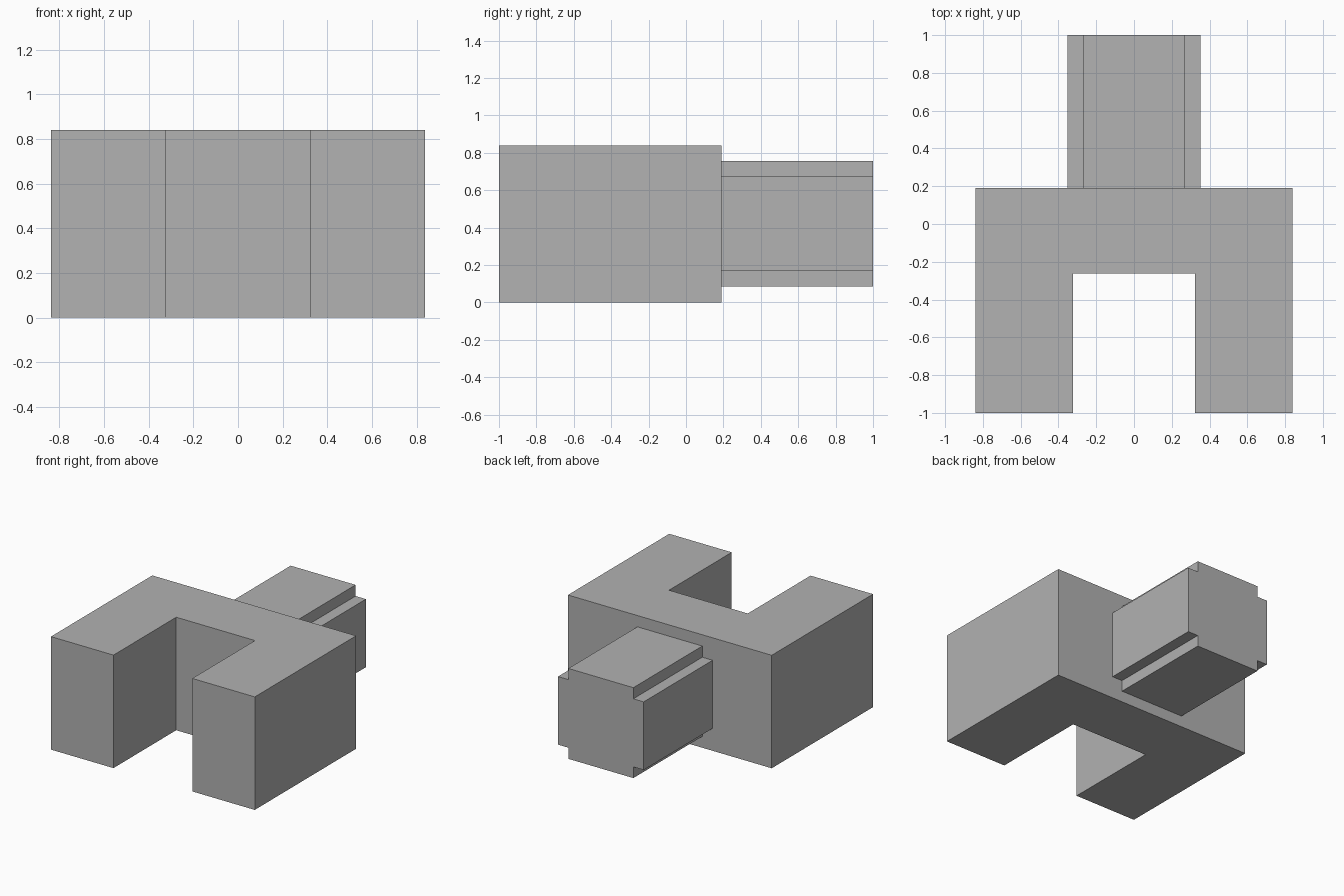
import bpy
import bmesh
from mathutils import Vector

cube = bpy.data.objects.get("Cube")
if cube:
    bpy.data.objects.remove(cube, do_unlink=True)

# Single flat grey
grey = bpy.data.materials.new("plain grey")
grey.use_nodes = True
colour = (0.445, 0.445, 0.445, 1)
grey.diffuse_color = colour
grey.node_tree.nodes["Principled BSDF"].inputs["Base Color"].default_value = colour


def mirrored(half):
    """Close a half outline by mirroring it across x = 0."""
    return half + [(-x, v) for x, v in reversed(half)]


def prism(name, outline, place, sweep):
    """Extrude a flat outline, placed in space by a function, along a vector."""
    bm = bmesh.new()
    face = bm.faces.new([bm.verts.new(place(a, b)) for a, b in outline])
    result = bmesh.ops.extrude_face_region(bm, geom=[face])
    moved = [g for g in result["geom"] if isinstance(g, bmesh.types.BMVert)]
    bmesh.ops.translate(bm, verts=moved, vec=sweep)
    bmesh.ops.recalc_face_normals(bm, faces=bm.faces)
    mesh = bpy.data.meshes.new(name)
    bm.to_mesh(mesh)
    bm.free()
    mesh.materials.append(grey)
    obj = bpy.data.objects.new(name, mesh)
    bpy.context.collection.objects.link(obj)
    return obj


height = 0.84
back = 0.19

# Two-pronged block: a U-shaped plan swept upwards
fork = mirrored([(0.324, -0.263), (0.324, -1), (0.838, -1), (0.838, back)])
prism("forked_block", fork, lambda x, y: Vector((x, y, 0)), (0, 0, height))

# Rear stem: a notched-corner section swept backwards
wide, narrow = 0.352, 0.267
tall, short = 0.336, 0.253
stem = mirrored([(narrow, -tall), (narrow, -short), (wide, -short),
                 (wide, short), (narrow, short), (narrow, tall)])
prism("rear_stem", stem, lambda x, z: Vector((x, back, height / 2 + z)), (0, 1 - back, 0))
